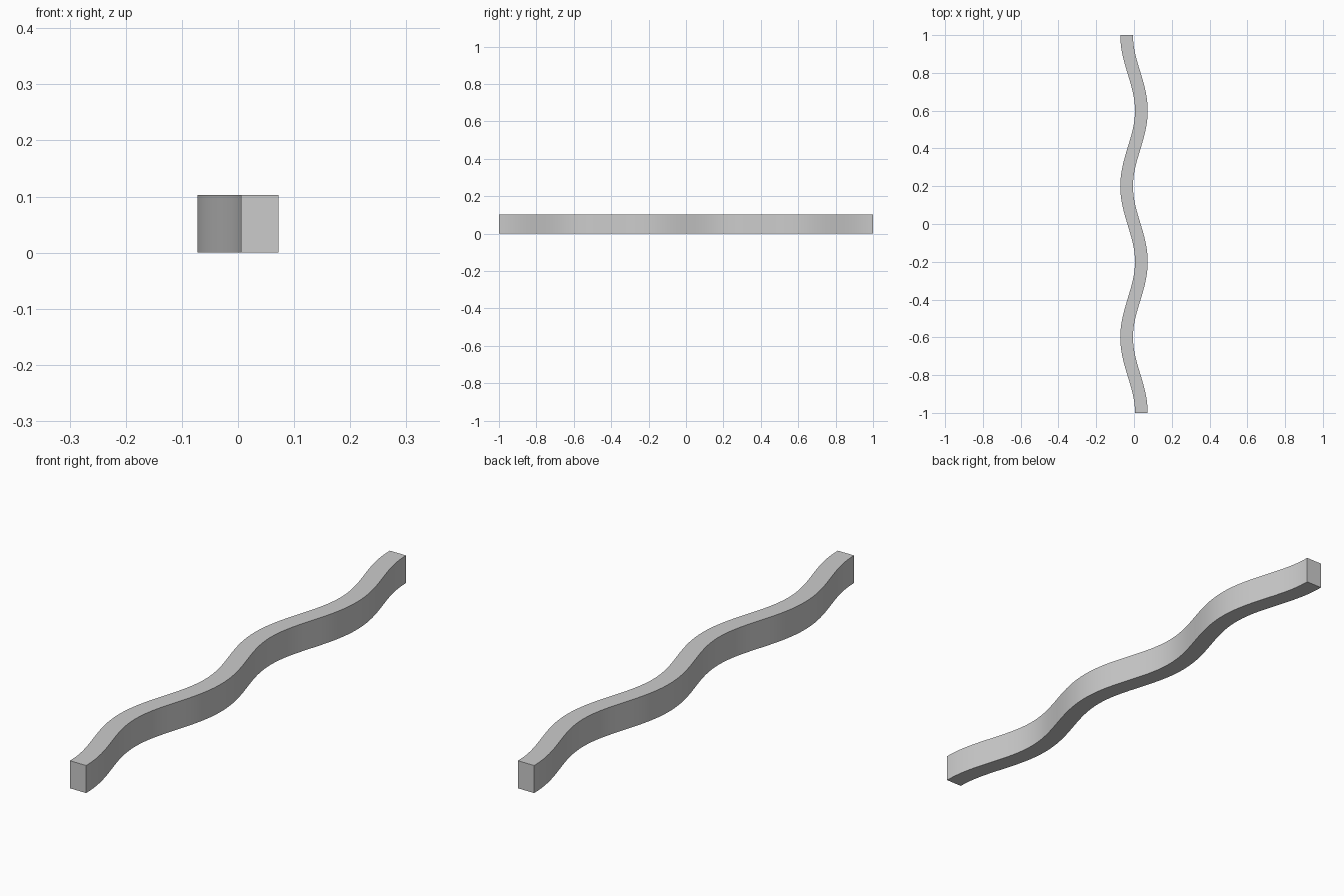
import bpy, bmesh, math
from mathutils import Vector

if "Cube" in bpy.data.objects:
    bpy.data.objects.remove(bpy.data.objects["Cube"])

LENGTH, HEIGHT, WIDTH = 2.0, 0.103, 0.067
AMP, PERIOD, STEPS = 0.039, 0.8, 100
K = 2 * math.pi / PERIOD

# Wavy bar: rectangular section swept along a sine path
bm = bmesh.new()
rings = []
for i in range(STEPS + 1):
    y = -LENGTH / 2 + LENGTH * i / STEPS
    centre = Vector((-AMP * math.sin(K * y), y, 0))
    side = Vector((1, AMP * K * math.cos(K * y), 0)).normalized() * WIDTH / 2
    up = Vector((0, 0, HEIGHT))
    section = (centre - side, centre + side, centre + side + up, centre - side + up)
    rings.append([bm.verts.new(p) for p in section])

for a, b in zip(rings, rings[1:]):
    for j in range(4):
        k = (j + 1) % 4
        bm.faces.new((a[j], a[k], b[k], b[j]))

# Flat end caps
bm.faces.new(rings[0])
bm.faces.new(rings[-1])
bmesh.ops.recalc_face_normals(bm, faces=bm.faces)

mesh = bpy.data.meshes.new("wavy_bar")
bm.to_mesh(mesh)
bm.free()
bar = bpy.data.objects.new("wavy_bar", mesh)
bpy.context.collection.objects.link(bar)

# Smooth waves with crisp corners
bpy.context.view_layer.objects.active = bar
bar.select_set(True)
bpy.ops.object.shade_smooth_by_angle(angle=math.radians(30))
